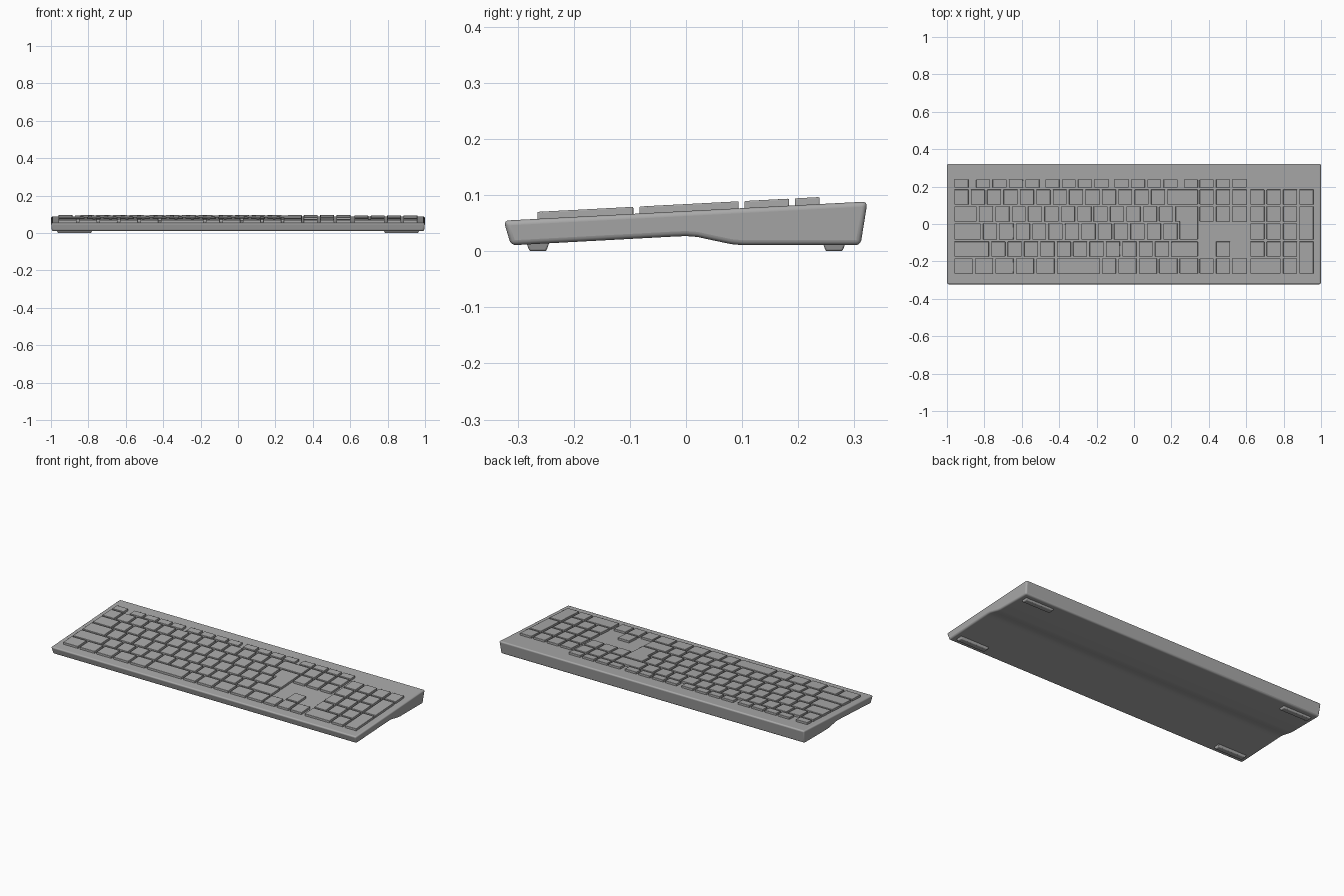
import bpy
import bmesh
import math

cube = bpy.data.objects.get("Cube")
if cube:
    bpy.data.objects.remove(cube, do_unlink=True)

grey = bpy.data.materials.new("mid_grey")
grey.use_nodes = True
grey.diffuse_color = (0.4, 0.4, 0.4, 1)
grey.node_tree.nodes["Principled BSDF"].inputs["Base Color"].default_value = (0.4, 0.4, 0.4, 1)

PITCH = 0.0876      # width of one key cell
GAP = 0.0065        # half the space between keys
ROWS = [(0.194, 0.238), (0.104, 0.184), (0.013, 0.094),
        (-0.083, 0.003), (-0.174, -0.094), (-0.265, -0.184)]


def deck(y):
    """Height of the sloping top surface."""
    return 0.0713 + 0.0524 * y


def finish(name, bm, bevel, segments):
    bmesh.ops.recalc_face_normals(bm, faces=bm.faces)
    mesh = bpy.data.meshes.new(name)
    bm.to_mesh(mesh)
    bm.free()
    mesh.materials.append(grey)
    obj = bpy.data.objects.new(name, mesh)
    bpy.context.collection.objects.link(obj)
    mod = obj.modifiers.new("rounded_edges", "BEVEL")
    mod.width = bevel
    mod.segments = segments
    mod.limit_method = "ANGLE"
    mod.angle_limit = math.radians(30)
    bpy.ops.object.select_all(action="DESELECT")
    obj.select_set(True)
    bpy.context.view_layer.objects.active = obj
    bpy.ops.object.shade_smooth_by_angle(angle=math.radians(35))
    return obj


def prism(bm, lower, upper):
    """Close two matching outlines into a solid."""
    a = [bm.verts.new(p) for p in lower]
    b = [bm.verts.new(p) for p in upper]
    bm.faces.new(a)
    bm.faces.new(b)
    for i in range(len(a)):
        j = (i + 1) % len(a)
        bm.faces.new((a[i], a[j], b[j], b[i]))


def add_key(bm, outline):
    prism(bm, [(x, y, deck(y) - 0.004) for x, y in outline],
          [(x, y, deck(y) + 0.0127) for x, y in outline])


def key_rect(bm, start, cell, width, top, bottom=None):
    x0 = start + cell * PITCH + GAP
    x1 = start + (cell + width) * PITCH - GAP
    y0, y1 = ROWS[top if bottom is None else bottom][0], ROWS[top][1]
    add_key(bm, [(x0, y0), (x1, y0), (x1, y1), (x0, y1)])


# Case: side profile stretched across, ends leaning in towards the bottom
profile = [(-0.325, 0.0545), (-0.312, 0.0105), (-0.02, 0.0262), (0.0, 0.027),
           (0.02, 0.0255), (0.05, 0.019), (0.08, 0.0127), (0.1, 0.0108),
           (0.311, 0.0108), (0.3235, 0.0885)]
bm = bmesh.new()
ends = [[(s * (1 - 0.12 * max(0, 0.055 - z)), y, z) for y, z in profile] for s in (-1, 1)]
prism(bm, *ends)
finish("case", bm, 0.009, 4)

# Main block: widths of the keys in every row, in cells
MAIN, NAV, PAD = -0.9665, 0.345, 0.6155
layout = {1: [1] * 13 + [2],
          2: [1.5] + [1] * 12,
          3: [1.75] + [1] * 12,
          4: [2.25] + [1] * 11 + [1.75],
          5: [1.25] * 5 + [2.75, 1] + [1.25] * 4}
bm = bmesh.new()
for row, widths in layout.items():
    cell = 0
    for w in widths:
        key_rect(bm, MAIN, cell, w, row)
        cell += w
finish("main_keys", bm, 0.002, 2)

# Stepped key spanning two rows
bm = bmesh.new()
right = MAIN + 15 * PITCH - GAP
left = MAIN + 13.5 * PITCH + GAP
step = left + 0.25 * PITCH
top, mid, low = ROWS[2][1], ROWS[2][0], ROWS[3][0]
add_key(bm, [(step, low), (right, low), (right, top), (left, top), (left, mid), (step, mid)])
finish("enter_key", bm, 0.002, 2)

# Short keys along the back
bm = bmesh.new()
key_rect(bm, MAIN, 0, 1, 0)
for group in (1.33, 5.55, 9.77):
    for i in range(4):
        key_rect(bm, MAIN, group + i, 1, 0)
key_rect(bm, MAIN, 14, 1, 0)
finish("function_keys", bm, 0.002, 2)

# Navigation block with the arrow keys
bm = bmesh.new()
for i in range(3):
    for row in (0, 1, 2, 5):
        key_rect(bm, NAV, i, 1, row)
key_rect(bm, NAV, 1, 1, 4)
finish("navigation_keys", bm, 0.002, 2)

# Number pad
bm = bmesh.new()
for row in range(1, 5):
    for i in range(3):
        key_rect(bm, PAD, i, 1, row)
key_rect(bm, PAD, 0, 2, 5)
key_rect(bm, PAD, 2, 1, 5)
key_rect(bm, PAD, 3, 1, 1)
key_rect(bm, PAD, 3, 1, 2, 3)
key_rect(bm, PAD, 3, 1, 4, 5)
finish("number_pad_keys", bm, 0.002, 2)

# Four tapered feet
for side, sx in (("left", 1), ("right", -1)):
    for place, y in (("front", -0.264), ("back", 0.264)):
        bm = bmesh.new()
        loops = []
        for z, hx, hy in ((0, 0.089, 0.015), (0.017, 0.095, 0.021)):
            loops.append([(sx * 0.874 + a * hx, y + b * hy, z)
                          for a, b in ((-1, -1), (1, -1), (1, 1), (-1, 1))])
        prism(bm, *loops)
        finish(f"{place}_{side}_foot", bm, 0.003, 2)
